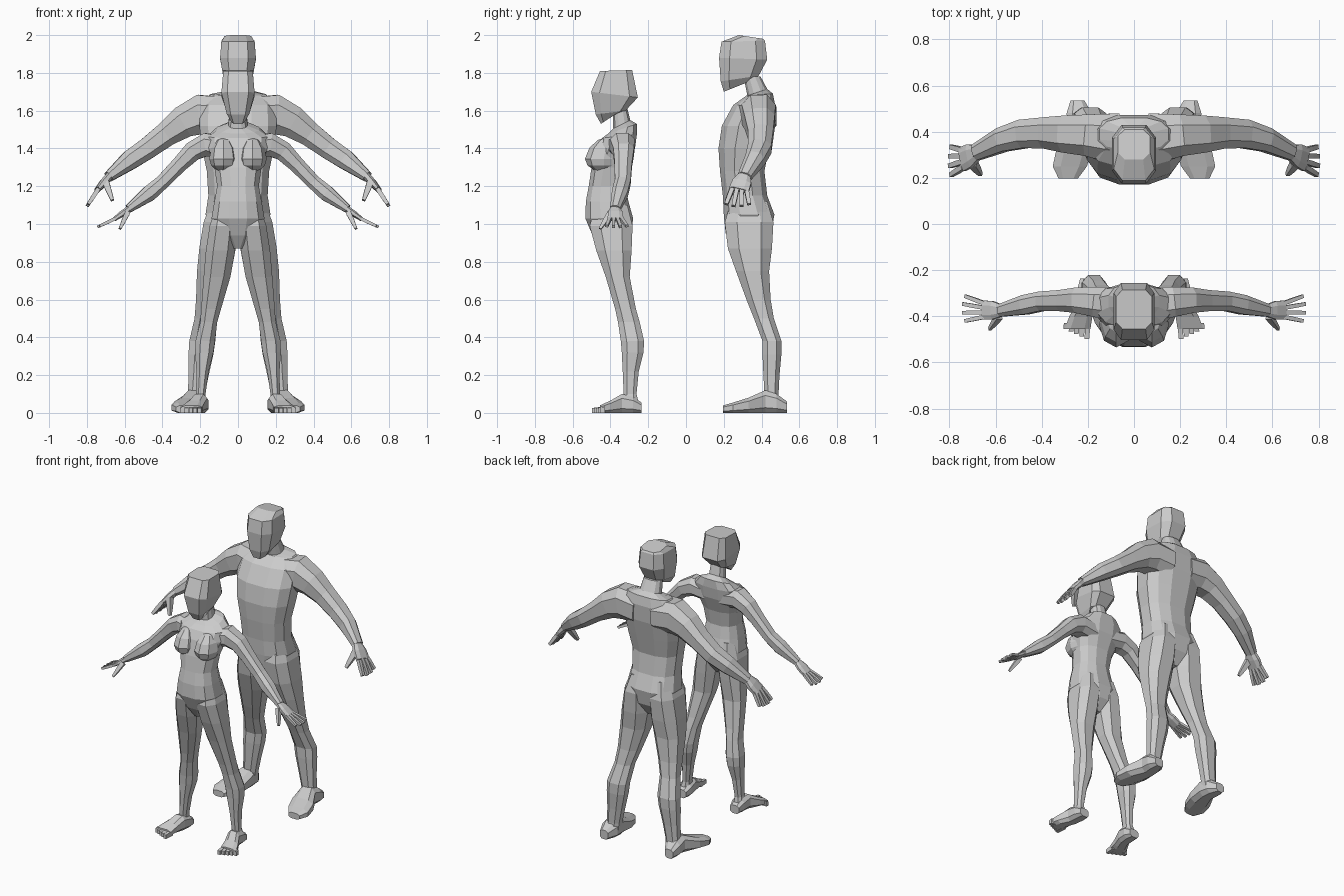
import bpy, bmesh, math
from mathutils import Vector


def loft(name, rings, n=8, p=0.8, mirror=True):
    """Skin a stack of squarish rings (centre, half-axis u, half-axis v)."""
    bm = bmesh.new()
    k = math.cos(math.pi / n)
    power = lambda t: math.copysign(abs(t / k) ** p, t)
    loops = []
    for c, u, v in rings:
        angs = [2 * math.pi * (i + 0.5) / n for i in range(n)]
        loops.append([bm.verts.new(c + u * power(math.cos(a)) + v * power(math.sin(a))) for a in angs])
    for a, b in zip(loops, loops[1:]):
        for i in range(n):
            j = (i + 1) % n
            bm.faces.new((a[i], a[j], b[j], b[i]))
    bm.faces.new(loops[0][::-1])
    bm.faces.new(loops[-1])
    finish(name, bm, mirror)


def finish(name, bm, mirror):
    bmesh.ops.recalc_face_normals(bm, faces=bm.faces)
    me = bpy.data.meshes.new(name)
    bm.to_mesh(me)
    bm.free()
    ob = bpy.data.objects.new(name, me)
    bpy.context.collection.objects.link(ob)
    if mirror:
        ob.modifiers.new("mirror", 'MIRROR').use_mirror_merge = False


def slabs(rows):
    """Rows: inner x, outer x, front y, back y, front z, optional back z."""
    out = []
    for xi, xo, yf, yb, zf, *zb in rows:
        z2 = zb[0] if zb else zf
        out.append((Vector(((xi + xo) / 2, (yf + yb) / 2, (zf + z2) / 2)),
                    Vector(((xo - xi) / 2, 0, 0)),
                    Vector((0, (yb - yf) / 2, (z2 - zf) / 2))))
    return out


def centred(rows):
    return slabs([(-r[0], *r) for r in rows])


def tube(pts):
    """Points: x, y, z, thickness, width along y; rings square to the path."""
    out = []
    for i, (x, y, z, a, b) in enumerate(pts):
        q0, q1 = pts[max(i - 1, 0)], pts[min(i + 1, len(pts) - 1)]
        t = (Vector(q1[:3]) - Vector(q0[:3])).normalized()
        u = Vector((0, 1, 0)).cross(t).normalized()
        out.append((Vector((x, y, z)), u * a, t.cross(u) * b))
    return out


def sole(rows):
    """Rows: x, y, half width, height; rings standing on the floor."""
    return [(Vector((x, y, h / 2)), Vector((w, 0, 0)), Vector((0, 0, h / 2))) for x, y, w, h in rows]


def hand(label, wrist, knuckle, tip, spread, reach, thumb, size):
    # palm, four fanned fingers and a thumb
    w, k, t = Vector(wrist), Vector(knuckle), Vector(tip)
    loft(label + "_palm", tube([(*w, size * 1.5, size * 2.2), (*w.lerp(k, .5), size * 1.5, size * 3.6),
                                (*k, size, size * 3.8)]))
    for i in range(4):
        o = (i - 1.5) / 1.5
        end = t.copy()
        end.y += o * reach
        base = k.copy()
        base.y += o * spread
        base = base.lerp(w, 0.08)
        end = end.lerp(base, 0.15 * abs(o))
        loft(f"{label}_finger_{i + 1}", tube([(*base, size * .8, size * .8), (*base.lerp(end, .5), size * .8, size * .8),
                                              (*end, size * .65, size * .7)]), n=4)
    a, b = Vector(thumb[0]), Vector(thumb[1])
    loft(label + "_thumb", tube([(*a, size * 1.3, size * 1.3), (*a.lerp(b, .55), size, size), (*b, size * .6, size * .6)]), n=4)


# tall figure at the back
loft("tall_head", centred([
    (.045, .20, .35, 1.70, 1.76), (.075, .184, .385, 1.755, 1.785), (.095, .175, .43, 1.88, 1.87),
    (.088, .188, .418, 1.965, 1.97), (.07, .28, .41, 2.0, 1.98)]), p=.65, mirror=False)
loft("tall_torso", centred([
    (.04, .26, .40, .87), (.13, .21, .45, .95), (.172, .20, .468, 1.05), (.157, .195, .43, 1.15),
    (.165, .18, .415, 1.28), (.19, .172, .44, 1.40), (.205, .19, .465, 1.52), (.20, .25, .472, 1.63),
    (.15, .32, .46, 1.68, 1.69), (.07, .325, .43, 1.68, 1.715), (.06, .305, .395, 1.78)]), n=12, mirror=False)
loft("tall_leg", slabs([
    (.03, .14, .24, .43, 1.12), (.008, .182, .205, .463, 1.01), (.012, .205, .222, .455, .87), (.035, .217, .265, .44, .75),
    (.08, .222, .32, .448, .60), (.11, .23, .36, .465, .50), (.12, .258, .405, .505, .38), (.13, .262, .405, .505, .31),
    (.155, .262, .41, .495, .20), (.175, .265, .415, .49, .10), (.18, .285, .41, .495, .05)]))
loft("tall_foot", sole([
    (.245, .535, .03, .06), (.237, .48, .055, .10), (.232, .42, .056, .12), (.257, .33, .078, .08),
    (.278, .25, .074, .055), (.285, .197, .042, .04)]), p=.7)
loft("tall_arm", tube([
    (.08, .37, 1.57, .10, .11), (.20, .385, 1.58, .105, .09), (.29, .39, 1.54, .085, .08), (.38, .395, 1.475, .065, .067),
    (.48, .39, 1.40, .057, .062), (.57, .365, 1.34, .052, .052), (.685, .31, 1.25, .028, .036)]))
hand("tall_hand", (.675, .312, 1.26), (.745, .28, 1.18), (.802, .272, 1.09), .04, .065,
     ((.70, .265, 1.22), (.665, .215, 1.125)), .014)

# short figure at the front
loft("short_head", centred([
    (.035, -.45, -.38, 1.53, 1.58), (.06, -.478, -.32, 1.58, 1.60), (.088, -.502, -.255, 1.70, 1.67),
    (.078, -.455, -.285, 1.81, 1.815)]), p=.5, mirror=False)
loft("short_torso", centred([
    (.03, -.45, -.34, .87), (.10, -.495, -.29, .94), (.14, -.533, -.28, 1.03), (.125, -.53, -.305, 1.12),
    (.11, -.515, -.32, 1.20), (.125, -.50, -.305, 1.30), (.155, -.475, -.27, 1.40), (.16, -.445, -.26, 1.455, 1.475),
    (.11, -.41, -.26, 1.48, 1.53), (.05, -.385, -.295, 1.505, 1.55), (.045, -.39, -.315, 1.63)]), n=12, mirror=False)
loft("short_leg", slabs([
    (.025, .115, -.48, -.31, 1.10), (.004, .15, -.51, -.283, .99), (.015, .17, -.475, -.288, .86),
    (.04, .182, -.425, -.298, .72), (.09, .195, -.375, -.265, .55), (.11, .20, -.36, -.245, .48),
    (.122, .225, -.345, -.222, .38), (.13, .227, -.34, -.225, .32),
    (.155, .22, -.335, -.25, .22), (.172, .222, -.33, -.262, .10), (.17, .235, -.335, -.25, .05)]))
loft("short_foot", sole([
    (.20, -.236, .033, .055), (.20, -.28, .045, .085), (.205, -.34, .042, .10), (.23, -.40, .05, .065),
    (.245, -.455, .056, .04)]), p=.7)
for i in range(5):
    x = .20 + .023 * i
    loft(f"short_toe_{i + 1}", sole([(x, -.43, .012, .034), (x + .004, -.498 + .011 * i, .010, .026)]), n=4)
loft("short_arm", tube([
    (.06, -.35, 1.405, .055, .075), (.17, -.337, 1.42, .062, .065), (.24, -.33, 1.385, .052, .055),
    (.31, -.332, 1.315, .042, .046), (.40, -.335, 1.222, .038, .042), (.47, -.35, 1.162, .042, .042),
    (.58, -.375, 1.08, .022, .027)]))
hand("short_hand", (.57, -.375, 1.085), (.655, -.373, 1.025), (.747, -.365, .982), .032, .058,
     ((.585, -.40, 1.06), (.625, -.455, .975)), .011)

# chest of the short figure, sloping away at the top and outwards
bm = bmesh.new()
bmesh.ops.create_uvsphere(bm, u_segments=8, v_segments=6, radius=1)
for v in bm.verts:
    up = max(v.co.z, 0)
    v.co = Vector((.077 + v.co.x * .075, -.435 + v.co.y * .10 + up * .02, 1.345 + v.co.z * .07 + up * .045))
finish("short_chest", bm, True)
